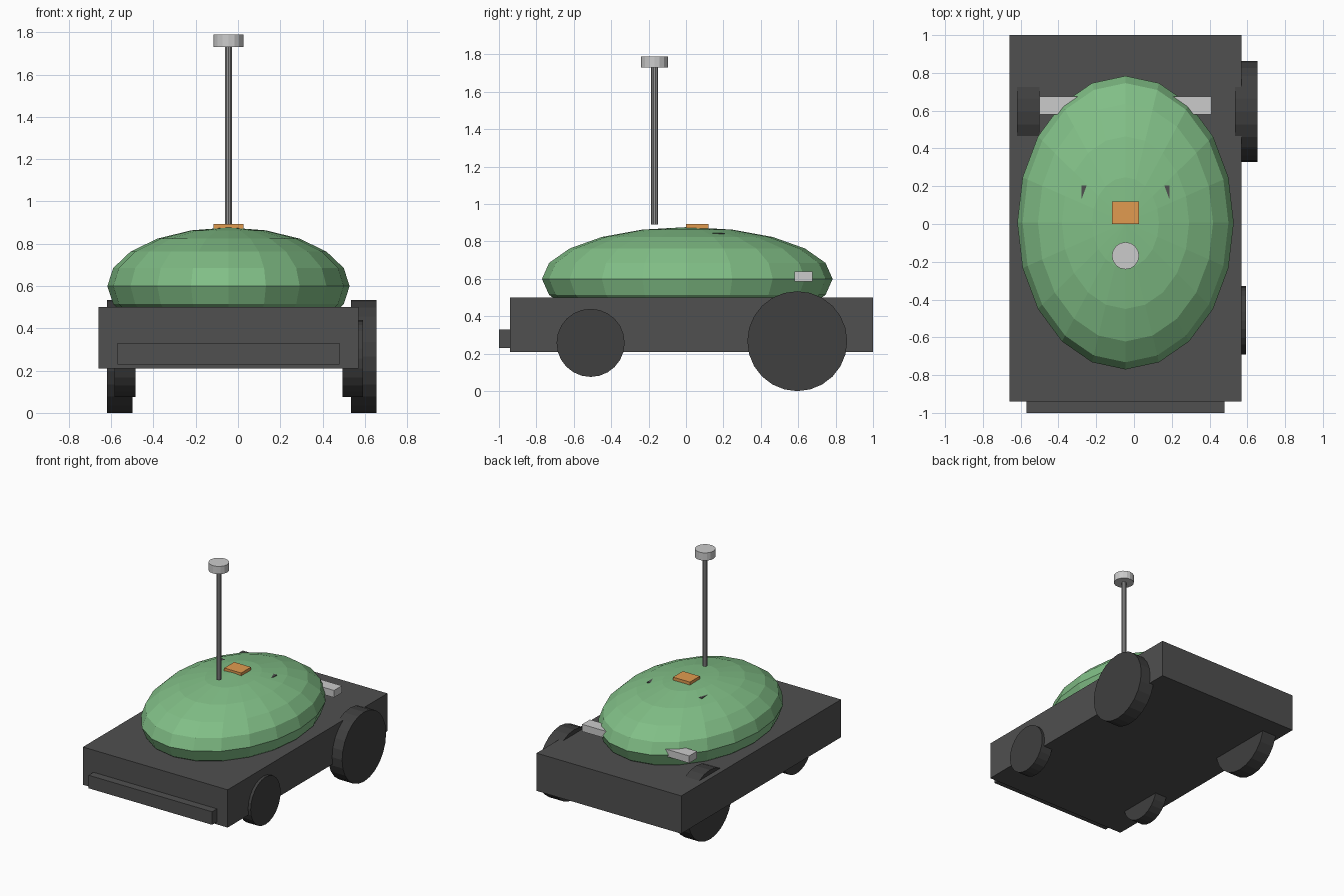
import bpy
from math import pi

if "Cube" in bpy.data.objects:
    bpy.data.objects.remove(bpy.data.objects["Cube"])

CX = -0.045  # the body is built around this x


def material(name, r, g, b):
    m = bpy.data.materials.new(name)
    m.diffuse_color = (r, g, b, 1)
    m.use_nodes = True
    m.node_tree.nodes["Principled BSDF"].inputs["Base Color"].default_value = m.diffuse_color
    return m


DARK = material("dark_grey", 0.08, 0.08, 0.08)
TYRE = material("tyre", 0.05, 0.05, 0.05)
GREEN = material("green", 0.22, 0.52, 0.24)
ORANGE = material("orange", 0.75, 0.33, 0.08)
PALE = material("pale_grey", 0.62, 0.62, 0.6)
STEEL = material("steel", 0.3, 0.3, 0.3)


def finish(name, mat):
    ob = bpy.context.object
    ob.name = name
    ob.data.materials.append(mat)
    return ob


def box(name, x, y, z, mat):
    """Box from (min, max) ranges."""
    bpy.ops.mesh.primitive_cube_add(size=1, location=[sum(r) / 2 for r in (x, y, z)])
    bpy.context.object.scale = [r[1] - r[0] for r in (x, y, z)]
    bpy.ops.object.transform_apply(location=False, rotation=False, scale=True)
    return finish(name, mat)


def cylinder(name, sides, radius, depth, loc, mat, rot=(0, 0, 0)):
    bpy.ops.mesh.primitive_cylinder_add(vertices=sides, radius=radius, depth=depth,
                                        location=loc, rotation=rot)
    return finish(name, mat)


# Chassis and front bumper
box("chassis", (-0.66, 0.57), (-0.94, 1.0), (0.21, 0.5), DARK)
box("front_bumper", (-0.57, 0.48), (-1.0, -0.94), (0.23, 0.33), DARK)

# Faceted dome body
bpy.ops.mesh.primitive_uv_sphere_add(segments=20, ring_count=10, radius=1,
                                     location=(CX, 0.007, 0.6))
bpy.context.object.scale = (0.573, 0.777, 0.277)
bpy.ops.object.transform_apply(location=False, rotation=False, scale=True)
finish("dome_body", GREEN)

# Wheels: name, x range, y, z, radius
for name, x0, x1, y, z, r in (
        ("front_left_wheel", -0.585, -0.485, -0.51, 0.258, 0.182),
        ("front_right_wheel", 0.495, 0.592, -0.51, 0.258, 0.182),
        ("rear_left_wheel", -0.62, -0.5, 0.595, 0.267, 0.267),
        ("rear_right_wheel", 0.535, 0.655, 0.595, 0.267, 0.267)):
    cylinder(name, 24, r, x1 - x0, ((x0 + x1) / 2, y, z), TYRE, (0, pi / 2, 0))

# Rear lamps and the buried blocks that just break the dome surface
for side, s in (("left", -1), ("right", 1)):
    box(side + "_rear_lamp", sorted((CX + s * 0.235, CX + s * 0.455)),
        (0.58, 0.675), (0.585, 0.64), PALE)
    box(side + "_dome_block", sorted((CX + s * 0.13, CX + s * 0.233)),
        (0.1, 0.205), (0.79, 0.845), DARK)

# Roof hatch
box("roof_hatch", (-0.117, 0.027), (0.0, 0.12), (0.87, 0.893), ORANGE)

# Mast with its cap
cylinder("mast", 10, 0.018, 0.84, (CX, -0.168, 1.31), STEEL)
cylinder("mast_cap", 16, 0.072, 0.06, (CX, -0.168, 1.76), PALE)
